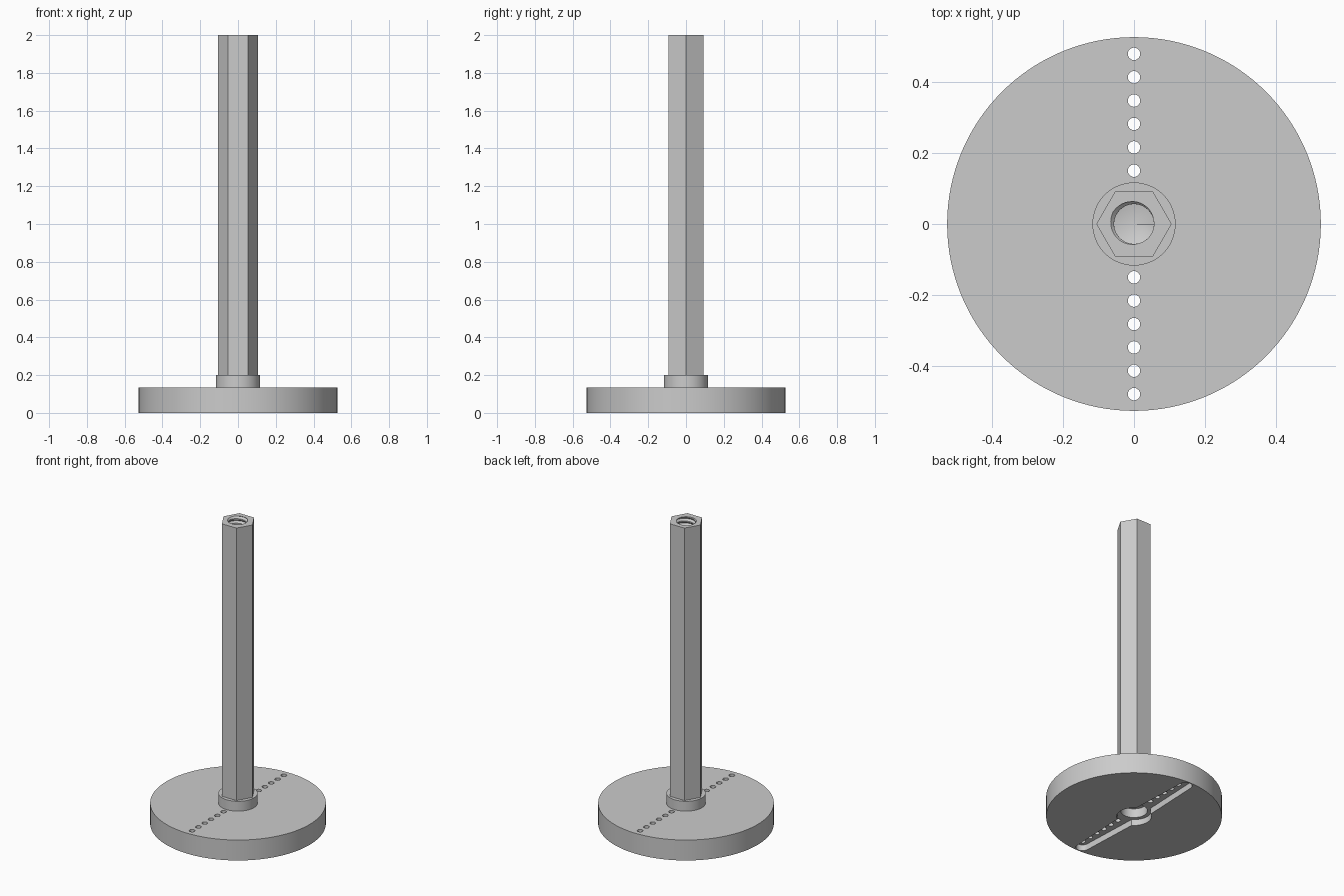
import bpy, bmesh, math
from mathutils import Vector

if "Cube" in bpy.data.objects:
    bpy.data.objects.remove(bpy.data.objects["Cube"])

grey = bpy.data.materials.new("plain grey")
grey.use_nodes = True
GREY = (0.6, 0.6, 0.6, 1)
grey.diffuse_color = GREY
grey.node_tree.nodes["Principled BSDF"].inputs["Base Color"].default_value = GREY


def finish(bm, name):
    bmesh.ops.recalc_face_normals(bm, faces=bm.faces)
    mesh = bpy.data.meshes.new(name)
    bm.to_mesh(mesh)
    bm.free()
    obj = bpy.data.objects.new(name, mesh)
    mesh.materials.append(grey)
    bpy.context.collection.objects.link(obj)
    return obj


def prism(name, outline, z0, z1):
    bm = bmesh.new()
    face = bm.faces.new([bm.verts.new((x, y, z0)) for x, y in outline])
    top = bmesh.ops.extrude_face_region(bm, geom=[face])["geom"]
    moved = [g for g in top if isinstance(g, bmesh.types.BMVert)]
    bmesh.ops.translate(bm, verts=moved, vec=(0, 0, z1 - z0))
    return finish(bm, name)


def circle(r, n, y=0):
    return [(r * math.cos(a), y + r * math.sin(a))
            for a in (2 * math.pi * i / n for i in range(n))]


def boolean(target, tool, operation="DIFFERENCE"):
    mod = target.modifiers.new(operation.lower(), "BOOLEAN")
    mod.operation = operation
    mod.solver = "EXACT"
    mod.object = tool
    bpy.context.view_layer.objects.active = target
    bpy.ops.object.modifier_apply(modifier=mod.name)
    bpy.data.objects.remove(tool)


def smooth(obj):
    bpy.ops.object.select_all(action="DESELECT")
    obj.select_set(True)
    bpy.context.view_layer.objects.active = obj
    bpy.ops.object.shade_smooth_by_angle(angle=math.radians(25))


# Round base with its raised collar
base = prism("round_base", circle(0.526, 128), 0, 0.135)
boolean(base, prism("collar", circle(0.117, 64), 0.1, 0.2), "UNION")

# Recess under the base: round hub, two tapered arms, deeper centre bore
RECESS = 0.04
TIP_Y, TIP_R, ROOT_R = 0.48, 0.04, 0.06
right_tip = [(TIP_R * math.cos(a), TIP_Y + TIP_R * math.sin(a))
             for a in (math.pi * i / 16 for i in range(17))]
for side in (1, -1):
    arm = [(ROOT_R, 0)] + right_tip + [(-ROOT_R, 0)]
    arm = [(x, side * y) for x, y in arm]
    boolean(base, prism("arm_cutter", arm, -0.05, RECESS))
boolean(base, prism("hub_cutter", circle(0.105, 64), -0.05, RECESS))
boolean(base, prism("bore_cutter", circle(0.08, 48), -0.05, 0.1))

# Rows of small through holes on both sides
for side in (1, -1):
    for i in range(6):
        y = side * (0.15 + 0.0658 * i)
        boolean(base, prism("hole_cutter", circle(0.0175, 24, y), -0.05, 0.3))
smooth(base)


# Helical cutter for the threaded socket
def thread_cutter(z0, z1, minor, major, pitch, cols=48, rows=8):
    bm = bmesh.new()
    total = rows * math.ceil((z1 - z0) / pitch)

    def vert(i, j):
        a = 2 * math.pi * i / cols
        depth = max(0, 1 - abs((j % rows) / rows - 0.5) / 0.38)
        r = minor + (major - minor) * depth
        return bm.verts.new((r * math.cos(a), r * math.sin(a),
                             z0 + pitch * (j / rows + i / cols)))

    grid = [[vert(i, j) for j in range(total + (rows if i == 0 else 0) + 1)]
            for i in range(cols)]
    for i in range(cols):
        wrap = i == cols - 1
        nxt, shift = (grid[0], rows) if wrap else (grid[i + 1], 0)
        for j in range(total):
            bm.faces.new((grid[i][j], nxt[j + shift],
                          nxt[j + shift + 1], grid[i][j + 1]))
    # Close both ends with fans
    open_edges = [e for e in bm.edges if e.is_boundary]
    middle = (z0 + z1) / 2
    low = bm.verts.new((0, 0, z0))
    high = bm.verts.new((0, 0, z0 + pitch * (total / rows + 1)))
    for e in open_edges:
        hub = low if e.verts[0].co.z < middle else high
        bm.faces.new((e.verts[0], e.verts[1], hub))
    return finish(bm, "thread_cutter")


# Hexagonal post with a threaded socket in its top
post = prism("hexagonal_post", circle(0.106, 6), 0.19, 2)
PITCH = 0.03
# Deepest point of the groove meets the rim toward the back left
start = 2 - PITCH * (0.5 + 150 / 360 + 12)
boolean(post, thread_cutter(start, 2.06, 0.056, 0.068, PITCH))
smooth(post)
